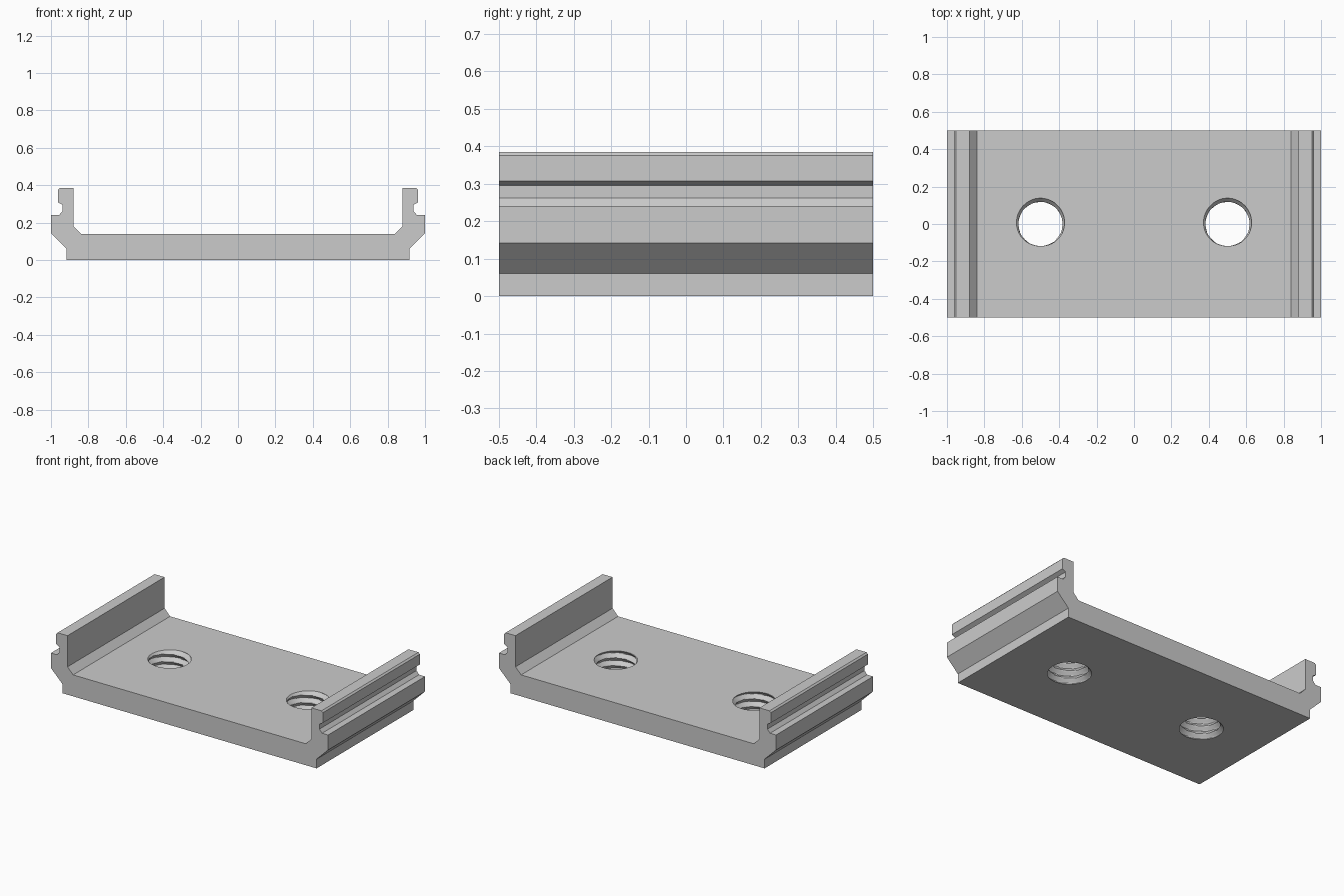
import bpy, bmesh, math

if "Cube" in bpy.data.objects:
    bpy.data.objects.remove(bpy.data.objects["Cube"])

grey = bpy.data.materials.new("light grey")
grey.diffuse_color = (0.6, 0.6, 0.6, 1)
grey.use_nodes = True
grey.node_tree.nodes["Principled BSDF"].inputs["Base Color"].default_value = grey.diffuse_color


def make_object(name, bm):
    bmesh.ops.recalc_face_normals(bm, faces=bm.faces)
    mesh = bpy.data.meshes.new(name)
    bm.to_mesh(mesh)
    bm.free()
    mesh.materials.append(grey)
    obj = bpy.data.objects.new(name, mesh)
    bpy.context.collection.objects.link(obj)
    return obj


# Channel: half profile (x, z), mirrored and extruded along y
half = [(0.917, 0), (0.917, 0.06), (1, 0.142), (1, 0.24), (0.957, 0.24),
        (0.938, 0.262), (0.938, 0.295), (0.962, 0.308), (0.962, 0.375),
        (0.952, 0.385), (0.88, 0.385), (0.88, 0.182), (0.84, 0.14)]
profile = half + [(-x, z) for x, z in reversed(half)]
bm = bmesh.new()
face = bm.faces.new([bm.verts.new((x, -0.5, z)) for x, z in profile])
ext = bmesh.ops.extrude_face_region(bm, geom=[face])
bmesh.ops.translate(bm, vec=(0, 1, 0),
                    verts=[v for v in ext["geom"] if isinstance(v, bmesh.types.BMVert)])
channel = make_object("channel_bracket", bm)


# Threaded holes: helical cutters with a triangular thread
def thread_cutter(cx):
    seg, rows, z0, z1 = 48, 40, -0.02, 0.16
    pitch, minor, depth = 0.05, 0.117, 0.023
    bm = bmesh.new()
    rings = []
    for i in range(rows + 1):
        z = z0 + (z1 - z0) * i / rows
        ring = []
        for j in range(seg):
            a = 2 * math.pi * j / seg
            p = ((z - 0.14) / pitch - (a - math.pi / 2) / (2 * math.pi)) % 1
            r = minor + depth * abs(2 * p - 1)
            ring.append(bm.verts.new((cx + r * math.cos(a), r * math.sin(a), z)))
        rings.append(ring)
    for low, high in zip(rings, rings[1:]):
        for j in range(seg):
            k = (j + 1) % seg
            bm.faces.new((low[j], low[k], high[k], high[j]))
    bm.faces.new(rings[0][::-1])
    bm.faces.new(rings[-1])
    obj = make_object("thread_cutter", bm)
    obj.hide_render = True
    return obj


bpy.context.view_layer.objects.active = channel
channel.select_set(True)
for cx in (-0.5, 0.5):
    cutter = thread_cutter(cx)
    mod = channel.modifiers.new("hole", "BOOLEAN")
    mod.operation = "DIFFERENCE"
    mod.solver = "EXACT"
    mod.object = cutter
    bpy.ops.object.modifier_apply(modifier=mod.name)
    bpy.data.objects.remove(cutter)

bpy.ops.object.shade_smooth_by_angle(angle=math.radians(30))
